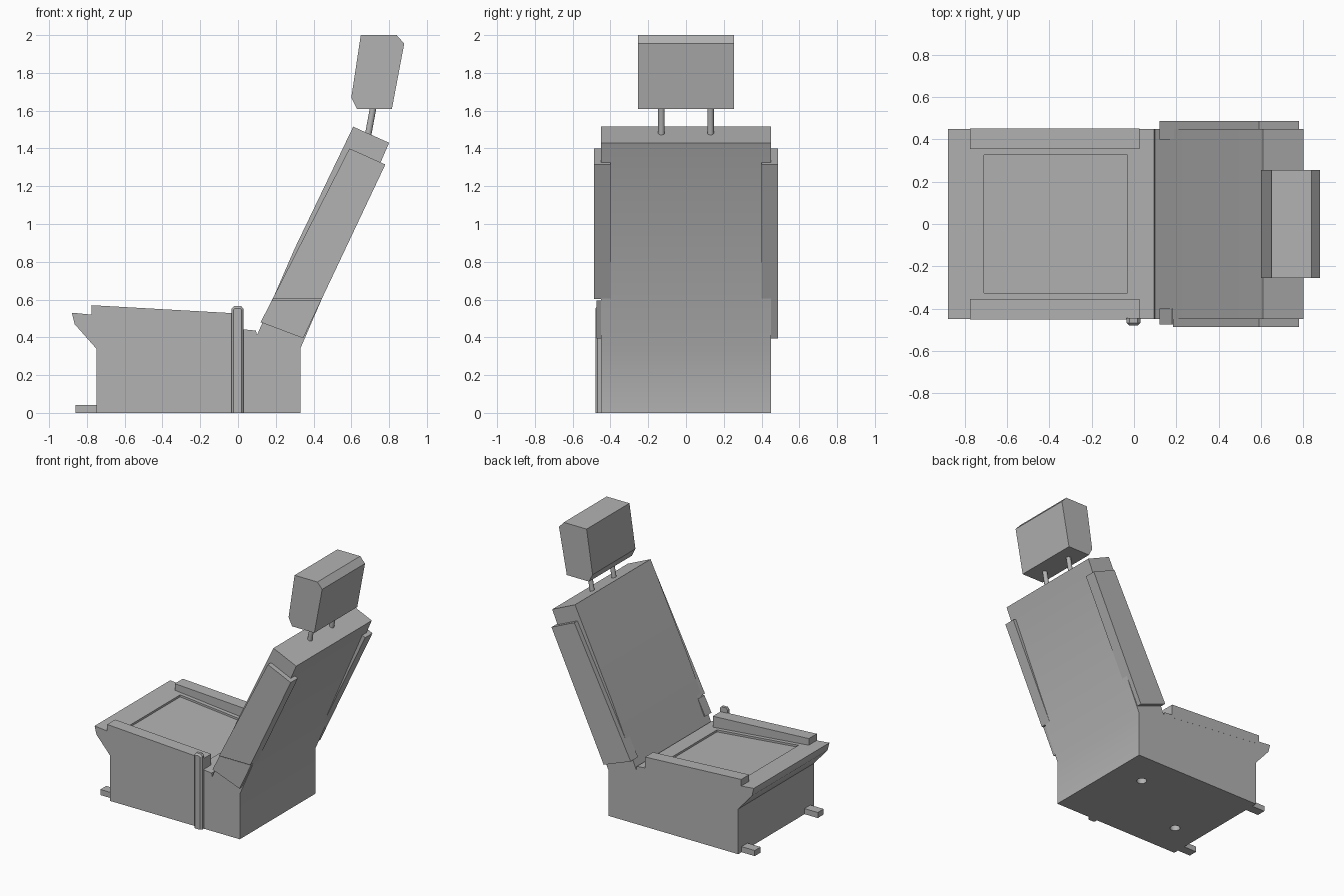
import bpy, bmesh, math
from mathutils import Vector

cube = bpy.data.objects.get("Cube")
if cube:
    bpy.data.objects.remove(cube, do_unlink=True)

grey = bpy.data.materials.new("seat grey")
grey.use_nodes = True
grey.diffuse_color = (0.45, 0.45, 0.45, 1)
grey.node_tree.nodes["Principled BSDF"].inputs["Base Color"].default_value = grey.diffuse_color


def finish(name, bm):
    bmesh.ops.recalc_face_normals(bm, faces=bm.faces)
    mesh = bpy.data.meshes.new(name)
    bm.to_mesh(mesh)
    bm.free()
    mesh.materials.append(grey)
    obj = bpy.data.objects.new(name, mesh)
    bpy.context.collection.objects.link(obj)
    return obj


def prism(name, profile, y0, y1):
    """Extrude a side profile of (x, z) points from y0 to y1."""
    bm = bmesh.new()
    face = bm.faces.new([bm.verts.new((x, y0, z)) for x, z in profile])
    ext = bmesh.ops.extrude_face_region(bm, geom=[face])
    moved = [v for v in ext["geom"] if isinstance(v, bmesh.types.BMVert)]
    bmesh.ops.translate(bm, verts=moved, vec=(0, y1 - y0, 0))
    return finish(name, bm)


def rod(name, start, end, radius, sides=16):
    start, end = Vector(start), Vector(end)
    axis = end - start
    bm = bmesh.new()
    bmesh.ops.create_cone(bm, cap_ends=True, segments=sides, radius1=radius,
                          radius2=radius, depth=axis.length)
    bmesh.ops.rotate(bm, verts=bm.verts, matrix=axis.to_track_quat("Z", "Y").to_matrix())
    bmesh.ops.translate(bm, verts=bm.verts, vec=(start + end) / 2)
    return finish(name, bm)


def smooth(obj):
    bpy.ops.object.select_all(action="DESELECT")
    obj.select_set(True)
    bpy.context.view_layer.objects.active = obj
    bpy.ops.object.shade_smooth_by_angle(angle=math.radians(30))


def cut(obj, cutter):
    mod = obj.modifiers.new("cut", "BOOLEAN")
    mod.operation, mod.solver, mod.object = "DIFFERENCE", "EXACT", cutter
    bpy.context.view_layer.objects.active = obj
    bpy.ops.object.modifier_apply(modifier=mod.name)
    bpy.data.objects.remove(cutter, do_unlink=True)


def seat_z(x):
    """Height of the sloping seat top."""
    return 0.445 - 0.097 * x


# Base, cushion lip and backrest in one side profile
body = prism("seat_body", [
    (-0.75, 0), (0.33, 0), (0.33, 0.34), (0.80, 1.43), (0.61, 1.515),
    (0.30, 0.87), (0.10, 0.41), (0.095, seat_z(0.095)),
    (-0.88, seat_z(-0.88)), (-0.865, 0.47), (-0.75, 0.34)], -0.45, 0.45)

# Recessed cushion panel and mounting holes in the underside
a, b = -0.71, -0.03
cut(body, prism("panel_cutter", [(a, seat_z(a) - 0.015), (b, seat_z(b) - 0.015),
                                 (b, 0.7), (a, 0.7)], -0.325, 0.325))
for x, y in ((-0.53, -0.18), (0.08, 0.18)):
    cut(body, rod("hole_cutter", (x, y, -0.1), (x, y, 0.2), 0.036))
smooth(body)

# Parts on both sides
for side, s in (("left", 1), ("right", -1)):
    prism("cushion_bolster_" + side, [(-0.775, 0.5), (-0.775, 0.57), (0.025, 0.525),
                                      (0.025, 0.42)], s * 0.355, s * 0.4505)
    prism("floor_rail_" + side, [(-0.86, 0), (-0.86, 0.042), (-0.7, 0.042), (-0.7, 0)],
          s * 0.34, s * 0.41)
    smooth(rod("headrest_post_" + side, (0.683, s * 0.13, 1.44),
               (0.722, s * 0.13, 1.65), 0.017))

# Backrest bolsters, the right one split by a narrow seam
low_front, low_back = (0.12, 0.48), (0.345, 0.395)
top_back, top_front = (0.78, 1.315), (0.59, 1.40)


def at_height(p, q, z):
    return (p[0] + (q[0] - p[0]) * (z - p[1]) / (q[1] - p[1]), z)


prism("back_bolster_left", [low_front, low_back, top_back, top_front], 0.40, 0.487)
for name, z in (("lower", 0.596), ("upper", 0.604)):
    seam = [at_height(low_front, top_front, z), at_height(low_back, top_back, z)]
    if name == "lower":
        prism("back_bolster_right_lower", [low_front, low_back, seam[1], seam[0]], -0.475, -0.40)
    else:
        prism("back_bolster_right_upper", seam + [top_back, top_front], -0.487, -0.40)

# Belt strap on the right side, with chamfered top and outer edges
strap = prism("belt_strap", [(-0.035, 0), (0.03, 0), (0.03, 0.55), (0.017, 0.565),
                             (-0.022, 0.565), (-0.035, 0.55)], -0.48, -0.445)
bm = bmesh.new()
bm.from_mesh(strap.data)
outer = [e for e in bm.edges if all(v.co.y < -0.47 for v in e.verts)
         and max(v.co.z for v in e.verts) > 0.1]
bmesh.ops.bevel(bm, geom=outer, offset=0.012, segments=1, affect="EDGES")
bm.to_mesh(strap.data)
bm.free()

# Headrest
prism("headrest", [(0.60, 1.67), (0.63, 1.61), (0.815, 1.61), (0.88, 1.955),
                   (0.84, 2.0), (0.65, 2.0)], -0.255, 0.255)
